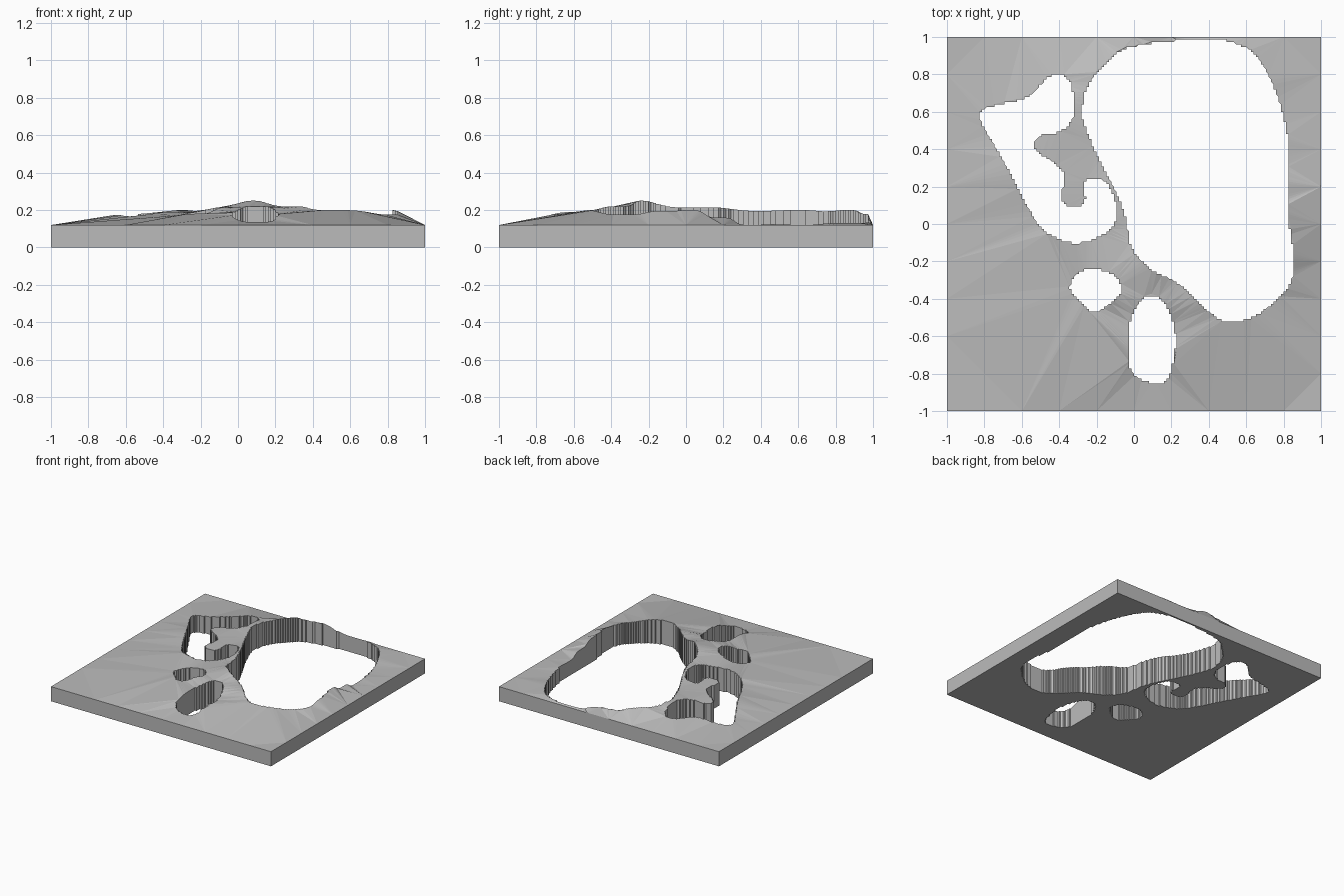
import bpy
import bmesh
from mathutils import Vector
from mathutils.geometry import delaunay_2d_cdt

BASE = 0.12      # height of the plate's outer edge
CELL = 1 / 75    # step size of the cut outlines

# Outlines of the openings, as smooth closed curves
large_opening = [
    (.37, .99), (0, .95), (-.14, .87), (-.24, .75), (-.27, .66), (-.27, .55),
    (-.19, .35), (-.11, .2), (-.05, .05), (-.01, -.13), (.09, -.24),
    (.24, -.32), (.35, -.42), (.44, -.5), (.53, -.52), (.65, -.49),
    (.8, -.37), (.85, -.27), (.85, -.13), (.83, .02), (.83, .35),
    (.81, .53), (.75, .73), (.66, .89), (.56, .96)]
hooked_opening = [
    (-.4, .8), (-.45, .79), (-.57, .68), (-.72, .64), (-.81, .61),
    (-.82, .55), (-.69, .32), (-.61, .17), (-.54, .04), (-.46, -.05),
    (-.33, -.1), (-.21, -.08), (-.12, -.02), (-.09, .05), (-.11, .15),
    (-.16, .23), (-.24, .24), (-.27, .21), (-.26, .13), (-.3, .09),
    (-.36, .1), (-.39, .15), (-.37, .25), (-.42, .32), (-.52, .39),
    (-.53, .44), (-.48, .48), (-.4, .49), (-.34, .54), (-.32, .61),
    (-.33, .73), (-.36, .78)]
small_opening = [
    (-.23, -.24), (-.31, -.27), (-.34, -.34), (-.29, -.41), (-.22, -.47),
    (-.15, -.44), (-.07, -.37), (-.07, -.32), (-.13, -.26)]
oval_opening = [
    (.09, -.38), (.03, -.42), (-.02, -.52), (-.03, -.73), (.02, -.82),
    (.11, -.85), (.18, -.83), (.22, -.67), (.21, -.53), (.16, -.42)]

# Rim heights (x, y, z) that the raised ground blends between
rim_heights = [
    (.08, -.24, .25), (.3, -.37, .22), (.5, -.52, .2), (.83, -.33, .175),
    (.85, -.1, .195), (.84, .02, .2), (.83, .18, .16), (.83, .34, .12),
    (.8, .6, .12), (.68, .87, .13), (.37, .99, .13), (0, .94, .18),
    (-.14, .87, .2), (-.27, .6, .2), (-.08, .1, .215), (-.82, .58, .14),
    (-.55, .05, .165), (-.45, .8, .165), (-.32, -.1, .19), (-.36, .15, .19),
    (.1, -.86, .135), (.1, -.38, .22), (0, -.55, .19), (.22, -.6, .18),
    (-.22, -.47, .18), (-.34, -.34, .17), (-.07, -.35, .215)]


def rim_z(p):
    """Blend the rim heights by inverse distance."""
    total = weight = 0
    for x, y, z in rim_heights:
        w = 1 / ((p.x - x) ** 2 + (p.y - y) ** 2 + 1e-4) ** 1.5
        total += w * z
        weight += w
    return total / weight


def stepped_loop(points, steps=40):
    """Closed smooth curve through the points, snapped to a fine grid."""
    pts = [Vector(p) for p in points]
    count = len(pts)
    loop = []
    for i in range(count):
        a, b, c, d = (pts[(i + k) % count] for k in (-1, 0, 1, 2))
        for s in range(steps):
            t = s / steps
            p = (b * 2 + (c - a) * t + (a * 2 - b * 5 + c * 4 - d) * t ** 2
                 + (b * 3 - a - c * 3 + d) * t ** 3) / 2
            q = Vector((round(p.x / CELL) * CELL, round(p.y / CELL) * CELL))
            if not loop or (q - loop[-1]).length > CELL / 2:
                loop.append(q)
    if (loop[0] - loop[-1]).length < CELL / 2:
        loop.pop()
    return loop


def inside(p, loop):
    """Even-odd test of a point against a closed loop."""
    hit = False
    for a, b in zip(loop, loop[1:] + loop[:1]):
        if (a.y > p.y) != (b.y > p.y):
            if p.x < a.x + (p.y - a.y) * (b.x - a.x) / (b.y - a.y):
                hit = not hit
    return hit


def square_border(parts=10):
    """Outer square, divided evenly along each side."""
    border = []
    corner, step = Vector((-1, -1)), Vector((2 / parts, 0))
    for side in range(4):
        border += [corner + step * i for i in range(parts)]
        corner = corner + step * parts
        step = Vector((-step.y, step.x))
    return border


# Triangulate the plan between the border and the openings
holes = [stepped_loop(o) for o in
         (large_opening, hooked_opening, small_opening, oval_opening)]
verts, edges = [], []
for loop in [square_border()] + holes:
    start, n = len(verts), len(loop)
    verts += loop
    edges += [(start + i, start + (i + 1) % n) for i in range(n)]
plan = delaunay_2d_cdt(verts, edges, [], 0, 1e-5)
plan_verts, plan_faces = plan[0], plan[2]

# Raise the top surface, leaving the openings free
bm = bmesh.new()
top = []
for p in plan_verts:
    on_border = max(abs(p.x), abs(p.y)) > 0.999
    top.append(bm.verts.new((p.x, p.y, BASE if on_border else rim_z(p))))
for f in plan_faces:
    centre = sum((plan_verts[i] for i in f), Vector((0, 0))) / len(f)
    if not any(inside(centre, h) for h in holes):
        bm.faces.new([top[i] for i in f])
bmesh.ops.delete(bm, geom=[v for v in bm.verts if not v.link_faces],
                 context='VERTS')

# Extrude down to a flat underside, which also makes all the walls
result = bmesh.ops.extrude_face_region(bm, geom=bm.faces[:],
                                       use_keep_orig=True)
for item in result["geom"]:
    if isinstance(item, bmesh.types.BMVert):
        item.co.z = 0
bmesh.ops.recalc_face_normals(bm, faces=bm.faces[:])

cube = bpy.data.objects.get("Cube")
if cube:
    bpy.data.objects.remove(cube, do_unlink=True)

mesh = bpy.data.meshes.new("terrain_plate")
bm.to_mesh(mesh)
bm.free()
plate = bpy.data.objects.new("terrain_plate", mesh)
bpy.context.collection.objects.link(plate)

# Single plain grey
grey = bpy.data.materials.new("plain_grey")
grey.use_nodes = True
colour = (0.5, 0.5, 0.5, 1)
grey.diffuse_color = colour
grey.node_tree.nodes["Principled BSDF"].inputs["Base Color"].default_value = colour
mesh.materials.append(grey)
